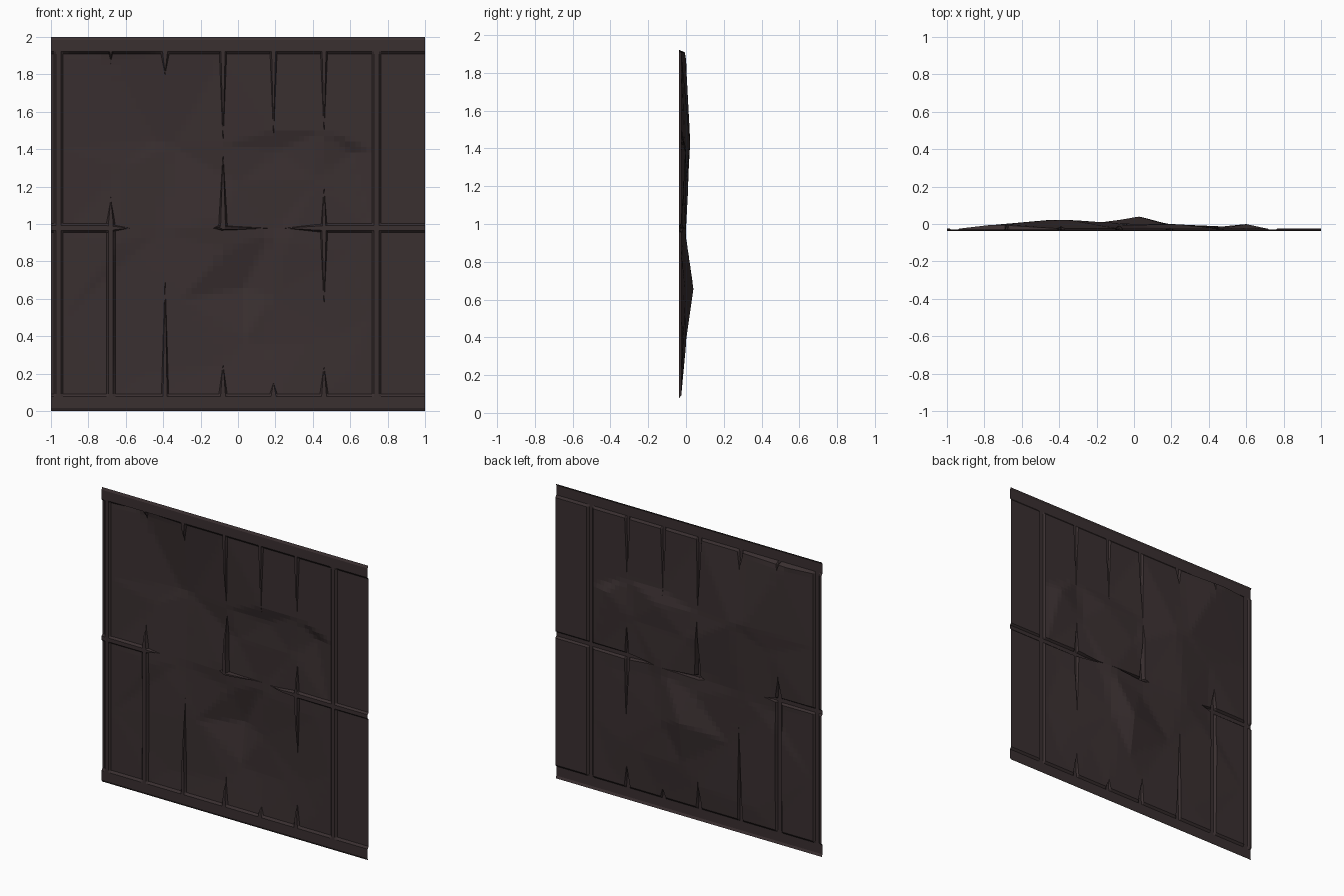
import bpy, bmesh
from mathutils import Vector
from mathutils.bvhtree import BVHTree
from mathutils.geometry import delaunay_2d_cdt

if "Cube" in bpy.data.objects:
    bpy.data.objects.remove(bpy.data.objects["Cube"])

PANEL, RIB = -0.025, -0.037     # depth of the recessed panels and the raised seams

# Control points of the crumpled dents: x, z, depth
dents = [(-.45, 1.45, .022), (-.35, 1.42, .022), (-.70, 1.88, .0), (-.62, 1.3, -.005),
         (-.12, 1.0, -.012), (-.08, 1.42, -.008), (0, 1.22, .0), (.22, 1.40, .0),
         (.60, 1.38, .0), (.42, 1.24, -.018), (.17, .94, .0), (-.05, .87, -.005),
         (.03, .66, .04), (.03, .38, .0), (.13, .36, .0), (-.07, .25, -.012),
         (.26, .9, -.015), (.36, .35, -.012), (.5, .4, -.014), (-.42, .95, .0),
         (-.55, .85, -.012), (-.5, .2, -.018), (-.3, .6, -.01), (.18, .62, .0)]
flat = [(x, z) for x in (-1.1, 1.1) for z in (-.1, .5, 1, 1.5, 2.1)]
flat += [(-.93, z) for z in (.1, .5, .95, 1.4, 1.9)]
flat += [(.71, z) for z in (.1, .5, .95, 1.4, 1.9)]
flat += [(x, z) for x in (-.4, -.08, .2, .46) for z in (.09, 1.91)]
flat += [(-.63, .1), (-.64, .9), (.6, .2), (.6, .85), (.2, 1.5), (.46, 1.5)]
ctrl = dents + [(x, z, PANEL) for x, z in flat]
tri = delaunay_2d_cdt([Vector(c[:2]) for c in ctrl], [], [], 0, 1e-6)
depth = [ctrl[o[0]][2] for o in tri[3]]
dent_tree = BVHTree.FromPolygons(
    [Vector((v.x, d, v.y)) for v, d in zip(tri[0], depth)], tri[2])


def dent(x, z):
    hit = dent_tree.ray_cast(Vector((x, -1, z)), Vector((0, 1, 0)))[0]
    return hit.y if hit else PANEL


# Seams: position -> (distance along seam, relative width)
vertical = {
    -.96: [(0, 1), (2, 1)],
    -.68: [(0, 1), (1.0, 1), (1.13, 0), (1.87, 0), (1.92, .5)],
    -.39: [(0, 1), (.1, .8), (.72, 0), (1.80, 0), (1.92, 1)],
    -.08: [(0, 1), (.08, 1), (.25, 0), (.97, 0), (.99, 1), (1.38, 0), (1.43, 0), (1.9, .8)],
    .19: [(0, 1), (.08, 1), (.15, 0), (1.46, 0), (1.92, .8)],
    .46: [(0, 1), (.08, 1), (.24, 0), (.56, 0), (.95, .8), (1.2, 0), (1.48, 0), (1.92, .8)],
    .74: [(0, 1), (2, 1)],
}
horizontal = {
    .978: [(-1, 1), (-.7, 1), (-.58, 0), (-.13, 0), (-.11, .6), (.16, 0),
           (.25, 0), (.46, 1), (1, 1)],
}


def width(points, t):
    if t <= points[0][0]:
        return points[0][1]
    for (a, wa), (b, wb) in zip(points, points[1:]):
        if t <= b:
            return wa + (wb - wa) * (t - a) / (b - a)
    return points[-1][1]


def grid_lines(seams, fixed, step):
    """Sorted lines (position, seam, offset, is_crest), with fillers between."""
    lines = [(p, None, 0, False) for p in fixed]
    for s in seams:
        lines += [(s + o, s, o, abs(o) < .02) for o in (-.024, -.013, .013, .024)]
    lines.sort(key=lambda l: l[0])
    out = []
    for a, b in zip(lines, lines[1:]):
        out.append(a)
        n = int((b[0] - a[0]) / step)
        out += [(a[0] + (b[0] - a[0]) * k / (n + 1), None, 0, False) for k in range(1, n + 1)]
    return out + [lines[-1]]


strip = (0, .03, .078, .092)
columns = grid_lines(vertical, (-1, 1), .03)
rows = grid_lines(horizontal, strip + tuple(2 - s for s in strip), .03)

# Dented wall sheet with seams that taper off in the dents
bm = bmesh.new()
grid = []
for z0, hs, ho, hc in rows:
    line = []
    for x0, vs, vo, vc in columns:
        x, z, r = x0, z0, 0
        if vs is not None:
            w = width(vertical[vs], z0)
            x = vs + vo * w
            r = min(1, w * 2) if vc else 0
        if hs is not None:
            w = width(horizontal[hs], x0)
            z = hs + ho * w
            r = max(r, min(1, w * 2) if hc else 0)
        edge = min(z0, 2 - z0)
        if edge < .001:                 # rolled-back top and bottom lip
            y = -.029
        elif edge < .085:               # top and bottom rail
            y = RIB
        else:
            y = dent(x, z) * (1 - r) + RIB * r
        line.append(bm.verts.new((x, y, z)))
    grid.append(line)
for lo, hi in zip(grid, grid[1:]):
    for i in range(len(lo) - 1):
        bm.faces.new((lo[i], lo[i + 1], hi[i + 1], hi[i]))
bmesh.ops.remove_doubles(bm, verts=bm.verts, dist=1e-5)

mesh = bpy.data.meshes.new("dented_wall_panel")
bm.to_mesh(mesh)
bm.free()
mat = bpy.data.materials.new("dark brown metal")
mat.diffuse_color = (.042, .029, .030, 1)
mat.use_nodes = True
mat.node_tree.nodes["Principled BSDF"].inputs["Base Color"].default_value = mat.diffuse_color
mesh.materials.append(mat)
bpy.context.collection.objects.link(bpy.data.objects.new("dented_wall_panel", mesh))
